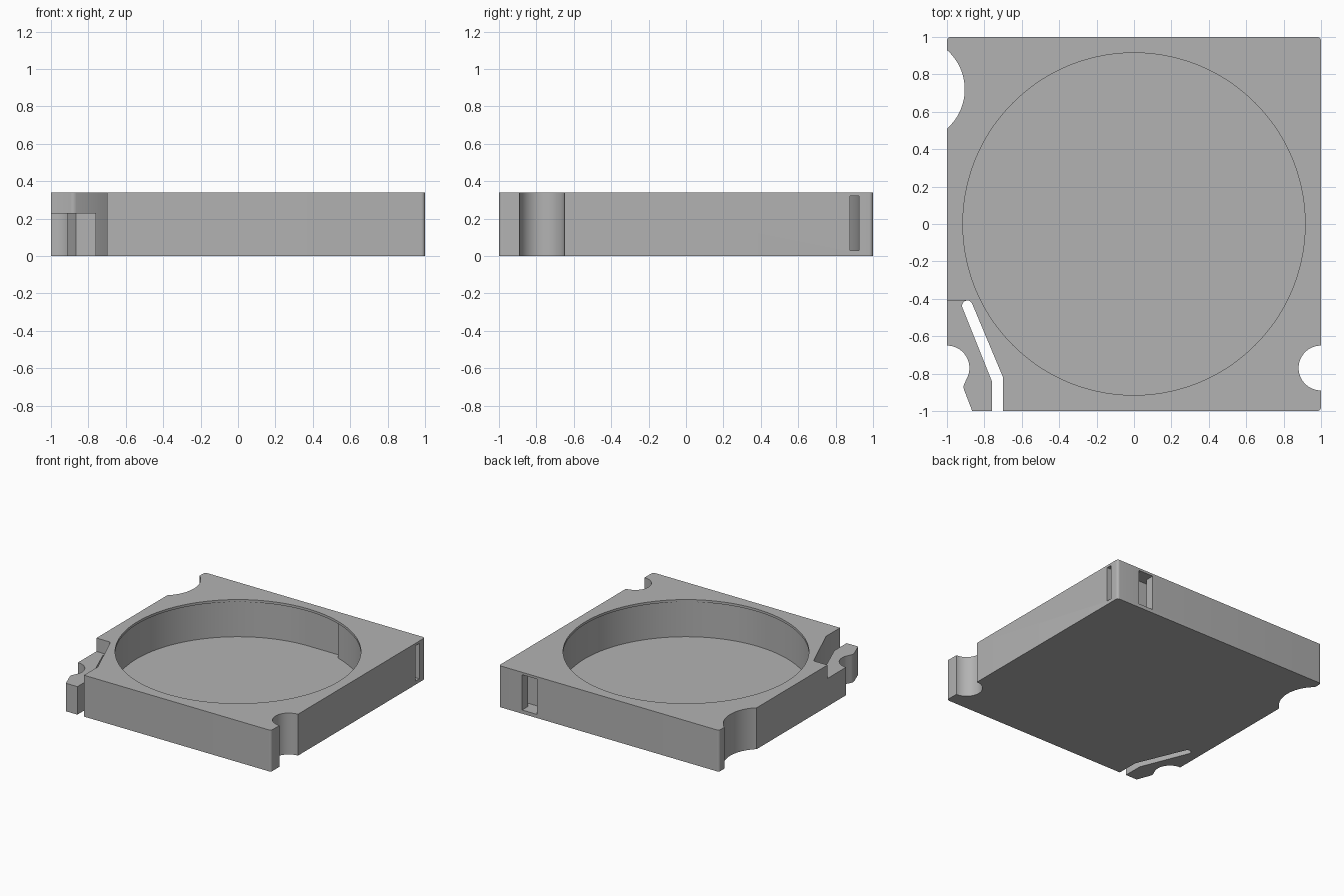
import bpy, bmesh
from math import sin, cos, radians, sqrt, asin, degrees

if "Cube" in bpy.data.objects:
    bpy.data.objects.remove(bpy.data.objects["Cube"])

H, FLOOR, LIP, ARM_TOP = 0.34, 0.03, 0.32, 0.23


def arc(cx, cy, r, a0, a1, n=16):
    """Points along an arc, angles in degrees."""
    angles = [radians(a0 + (a1 - a0) * i / n) for i in range(n + 1)]
    return [(cx + r * cos(a), cy + r * sin(a)) for a in angles]


def prism(name, points, z0, z1):
    """Upright solid with the given outline."""
    bm = bmesh.new()
    face = bm.faces.new([bm.verts.new((x, y, z0)) for x, y in points])
    top = bmesh.ops.extrude_face_region(bm, geom=[face])["geom"]
    verts = [v for v in top if isinstance(v, bmesh.types.BMVert)]
    bmesh.ops.translate(bm, verts=verts, vec=(0, 0, z1 - z0))
    bmesh.ops.recalc_face_normals(bm, faces=bm.faces)
    mesh = bpy.data.meshes.new(name)
    bm.to_mesh(mesh)
    bm.free()
    obj = bpy.data.objects.new(name, mesh)
    bpy.context.collection.objects.link(obj)
    return obj


def cut(target, cutter):
    """Subtract the cutter for good and remove it."""
    mod = target.modifiers.new("cut", "BOOLEAN")
    mod.operation, mod.solver, mod.object = "DIFFERENCE", "EXACT", cutter
    bpy.context.view_layer.objects.active = target
    bpy.ops.object.modifier_apply(modifier=mod.name)
    bpy.data.objects.remove(cutter)


# Housing outline, counter-clockwise from the front edge beside the slit
R = 0.02
big = degrees(asin(0.21 / 0.28))
outline = [(-0.70, -1)]
outline += arc(1 - R, -1 + R, R, -90, 0, 6)              # front left corner
outline += arc(1, -0.77, 0.12, 270, 90, 32)              # left round notch
outline += arc(1 - R, 1 - R, R, 0, 90, 6)
outline += arc(-1 + R, 1 - R, R, 90, 180, 6)
outline += arc(-1.185, 0.72, 0.28, big, -big, 32)        # wide shallow notch
outline += arc(-1, -0.77, 0.12, 90, -22, 24)             # notch in the spring arm
outline += arc(-0.865, -0.872, 0.046, 150, 205, 8)       # arm hook
outline += [(-0.865, -1), (-0.76, -1), (-0.76, -0.84)]
outline += arc(-0.891, -0.437, 0.028, 202, 22, 12)       # slit end
outline += [(-0.70, -0.82)]
housing = prism("housing", outline, 0, H)

# Lowered spring arm
cut(housing, prism("arm_step", [(-1.1, -0.41), (-0.89, -0.41), (-0.73, -0.82),
                                (-0.73, -1.1), (-1.1, -1.1)], ARM_TOP, 0.5))

# Round pocket, with a contact channel leaving it along the back wall
rad, inner = 0.925, 0.877
start = degrees(asin(inner / rad))
pocket = arc(0, 0, rad, start, 90 - 360, 140)
pocket += [(1.1, rad), (1.1, inner)]
cut(housing, prism("pocket", pocket, FLOOR, LIP))
cut(housing, prism("pocket_mouth", arc(0, 0, 0.915, 0, 357.5, 143), 0.2, 0.5))

# Window from the back face into the channel
cut(housing, prism("back_window", [(0.655, 0.9), (0.79, 0.9), (0.79, 1.1), (0.655, 1.1)],
                   FLOOR, LIP))

# Plain grey plastic
grey = bpy.data.materials.new("grey_plastic")
grey.use_nodes = True
colour = (0.45, 0.45, 0.45, 1)
grey.diffuse_color = colour
grey.node_tree.nodes["Principled BSDF"].inputs["Base Color"].default_value = colour
housing.data.materials.clear()
housing.data.materials.append(grey)

bpy.ops.object.select_all(action="DESELECT")
housing.select_set(True)
bpy.context.view_layer.objects.active = housing
bpy.ops.object.shade_smooth_by_angle(angle=radians(30))
